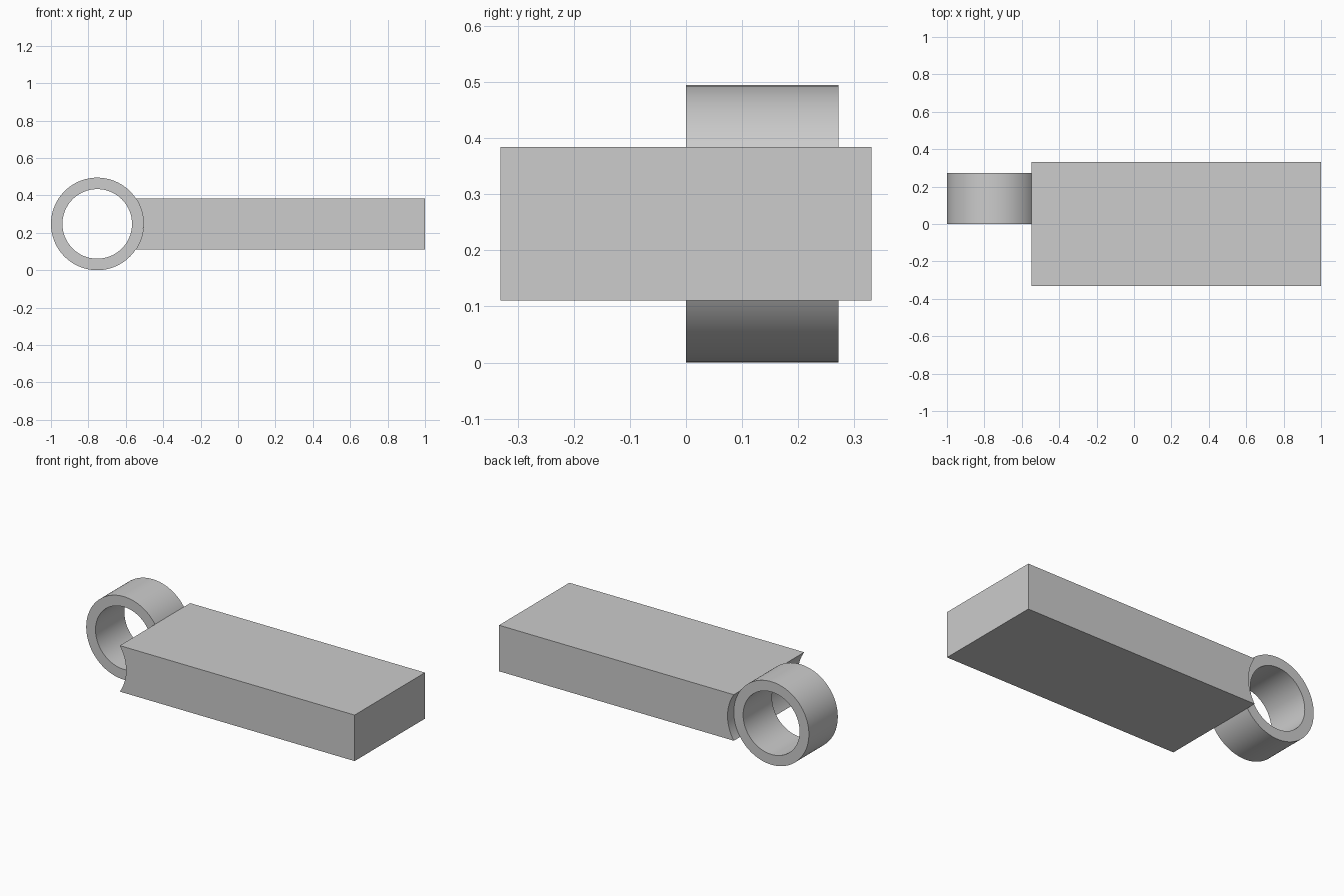
import bpy, bmesh, math

cube = bpy.data.objects.get("Cube")
if cube:
    bpy.data.objects.remove(cube, do_unlink=True)

RING_X, RING_Z = -0.7527, 0.2475
OUTER, INNER = 0.2473, 0.186
HALF_THICK = 0.137

grey = bpy.data.materials.new("light grey")
grey.use_nodes = True
colour = (0.604, 0.604, 0.604, 1)
grey.diffuse_color = colour
grey.node_tree.nodes["Principled BSDF"].inputs["Base Color"].default_value = colour


def arc(radius, start, end, steps):
    """Points on a circle about the ring axis, in x and z."""
    angles = [start + (end - start) * i / steps for i in range(steps + 1)]
    return [(RING_X + radius * math.cos(a), RING_Z + radius * math.sin(a)) for a in angles]


def finish(name, bm):
    bmesh.ops.recalc_face_normals(bm, faces=bm.faces)
    mesh = bpy.data.meshes.new(name)
    bm.to_mesh(mesh)
    bm.free()
    mesh.materials.append(grey)
    obj = bpy.data.objects.new(name, mesh)
    bpy.context.collection.objects.link(obj)
    bpy.ops.object.select_all(action='DESELECT')
    obj.select_set(True)
    bpy.context.view_layer.objects.active = obj
    bpy.ops.object.shade_smooth_by_angle(angle=math.radians(30))
    return obj


def extrude(bm, faces, depth):
    new = bmesh.ops.extrude_face_region(bm, geom=faces)["geom"]
    verts = [v for v in new if isinstance(v, bmesh.types.BMVert)]
    bmesh.ops.translate(bm, verts=verts, vec=(0, depth, 0))


# Slab with a concave end that hugs the ring
bm = bmesh.new()
half_angle = math.asin(HALF_THICK / OUTER)
profile = arc(OUTER, -half_angle, half_angle, 24)
profile += [(1, RING_Z + HALF_THICK), (1, RING_Z - HALF_THICK)]
face = bm.faces.new([bm.verts.new((x, -0.331, z)) for x, z in profile])
extrude(bm, [face], 0.662)
finish("slab", bm)

# Open ring at the end of the slab
bm = bmesh.new()
SIDES = 96
outer, inner = ([bm.verts.new((x, 0, z)) for x, z in arc(r, 0, math.tau, SIDES)[:-1]]
                for r in (OUTER, INNER))
faces = []
for i in range(SIDES):
    j = (i + 1) % SIDES
    faces.append(bm.faces.new((outer[i], outer[j], inner[j], inner[i])))
extrude(bm, faces, 0.272)
finish("ring", bm)
